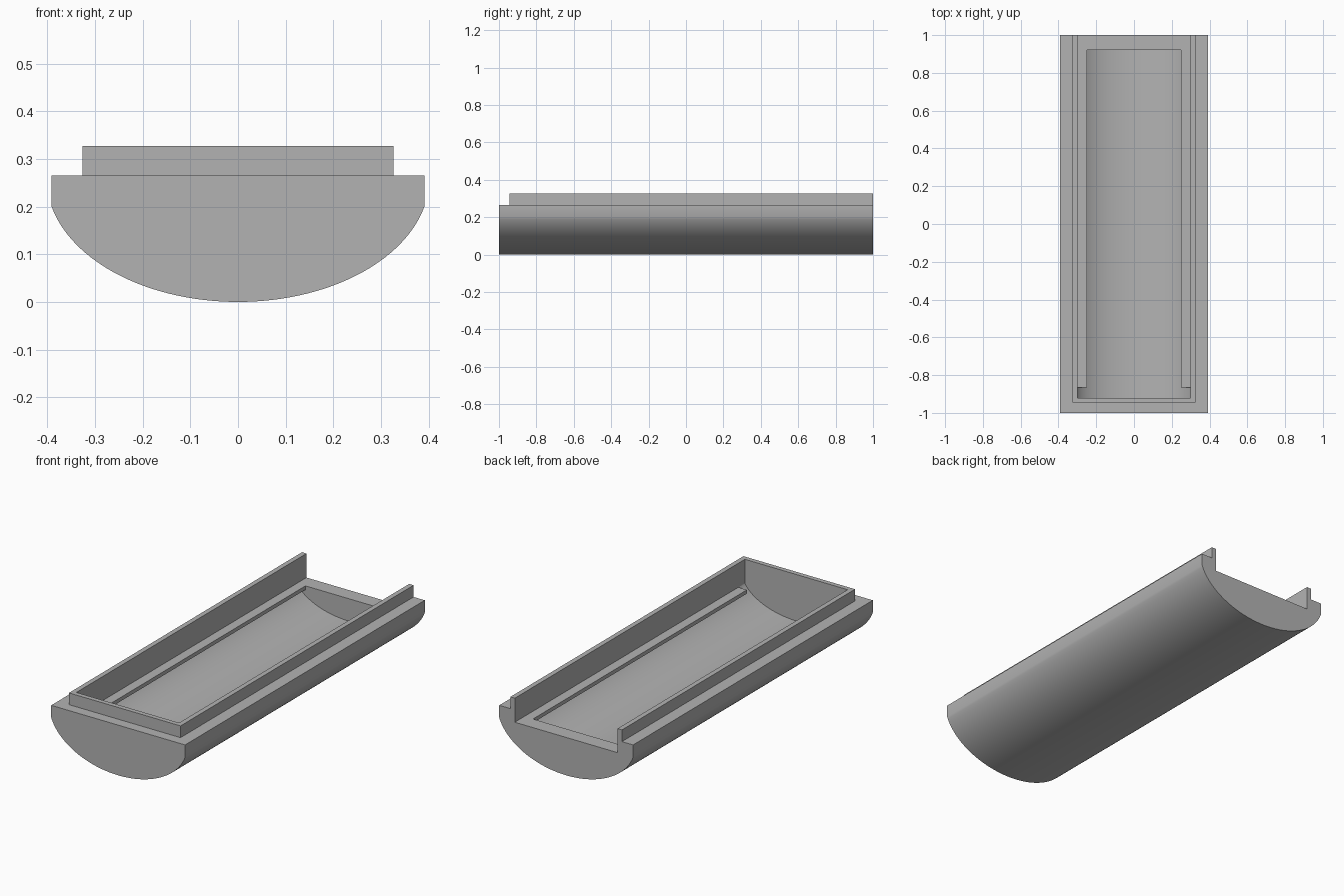
import bpy, bmesh, math

cube = bpy.data.objects.get("Cube")
if cube:
    bpy.data.objects.remove(cube, do_unlink=True)

grey = bpy.data.materials.new("plain grey")
grey.use_nodes = True
colour = (0.45, 0.45, 0.45, 1)
grey.diffuse_color = colour
grey.node_tree.nodes["Principled BSDF"].inputs["Base Color"].default_value = colour

HALF_W, TOP, FLOOR, LIP_TOP = 0.391, 0.265, 0.2, 0.327
INNER_W, END = 0.3, 0.92


def prism(name, outline, axis, start, end):
    """Extrude a 2D outline along y (outline is x, z) or z (outline is x, y)."""
    place = (lambda a, b: (a, start, b)) if axis == "y" else (lambda a, b: (a, b, start))
    bm = bmesh.new()
    face = bm.faces.new([bm.verts.new(place(a, b)) for a, b in outline])
    grown = bmesh.ops.extrude_face_region(bm, geom=[face])["geom"]
    shift = (0, end - start, 0) if axis == "y" else (0, 0, end - start)
    bmesh.ops.translate(bm, vec=shift, verts=[v for v in grown if isinstance(v, bmesh.types.BMVert)])
    bmesh.ops.recalc_face_normals(bm, faces=bm.faces)
    mesh = bpy.data.meshes.new(name)
    bm.to_mesh(mesh)
    bm.free()
    mesh.materials.append(grey)
    obj = bpy.data.objects.new(name, mesh)
    bpy.context.collection.objects.link(obj)
    return obj


def trough(width, depth, centre, z_cut, half, steps=64):
    """Lower part of an ellipse, cut off at height z_cut where it is half wide."""
    limit = math.acos((centre - z_cut) / depth)
    pts = []
    for i in range(steps + 1):
        t = -limit + 2 * limit * i / steps
        pts.append((width * math.sin(t), centre - depth * math.cos(t)))
    pts[0], pts[-1] = (-half, z_cut), (half, z_cut)
    return pts


def rect(x0, x1, y0, y1):
    return [(x0, y0), (x1, y0), (x1, y1), (x0, y1)]


def cut(target, cutter):
    mod = target.modifiers.new("cut", "BOOLEAN")
    mod.operation, mod.solver, mod.object = "DIFFERENCE", "EXACT", cutter
    bpy.context.view_layer.objects.active = target
    bpy.ops.object.modifier_apply(modifier=mod.name)
    bpy.data.objects.remove(cutter, do_unlink=True)


# Rounded shell with a flat top
outer = trough(0.402, 0.26, 0.26, FLOOR, HALF_W)
body = prism("body", outer + [(HALF_W, TOP), (-HALF_W, TOP)], "y", -1, 1)

# Lid channel, open at the back, and the curved cavity below it
cut(body, prism("channel_cutter", rect(-INNER_W, INNER_W, -END, 1.1), "z", FLOOR, 0.4))
inner = trough(0.32, 0.178, 0.26, FLOOR, INNER_W)
cavity = inner + [(INNER_W, FLOOR + 0.03), (-INNER_W, FLOOR + 0.03)]
cut(body, prism("cavity_cutter", cavity, "y", -END, END))

# Raised lip around three sides
out_w, out_y = 0.326, -0.945
lip = prism("lip", [(-out_w, 1), (-out_w, out_y), (out_w, out_y), (out_w, 1),
                    (INNER_W, 1), (INNER_W, -END), (-INNER_W, -END), (-INNER_W, 1)],
            "z", TOP, LIP_TOP)

# Thin ledges along both sides of the cavity
for side, name in ((1, "left_ledge"), (-1, "right_ledge")):
    x0, x1 = sorted((side * 0.25, side * INNER_W))
    prism(name, rect(x0, x1, -0.865, END), "z", FLOOR - 0.02, FLOOR)

# Smooth curves, sharp edges
bpy.ops.object.select_all(action="DESELECT")
body.select_set(True)
bpy.context.view_layer.objects.active = body
bpy.ops.object.shade_smooth_by_angle(angle=math.radians(25))
